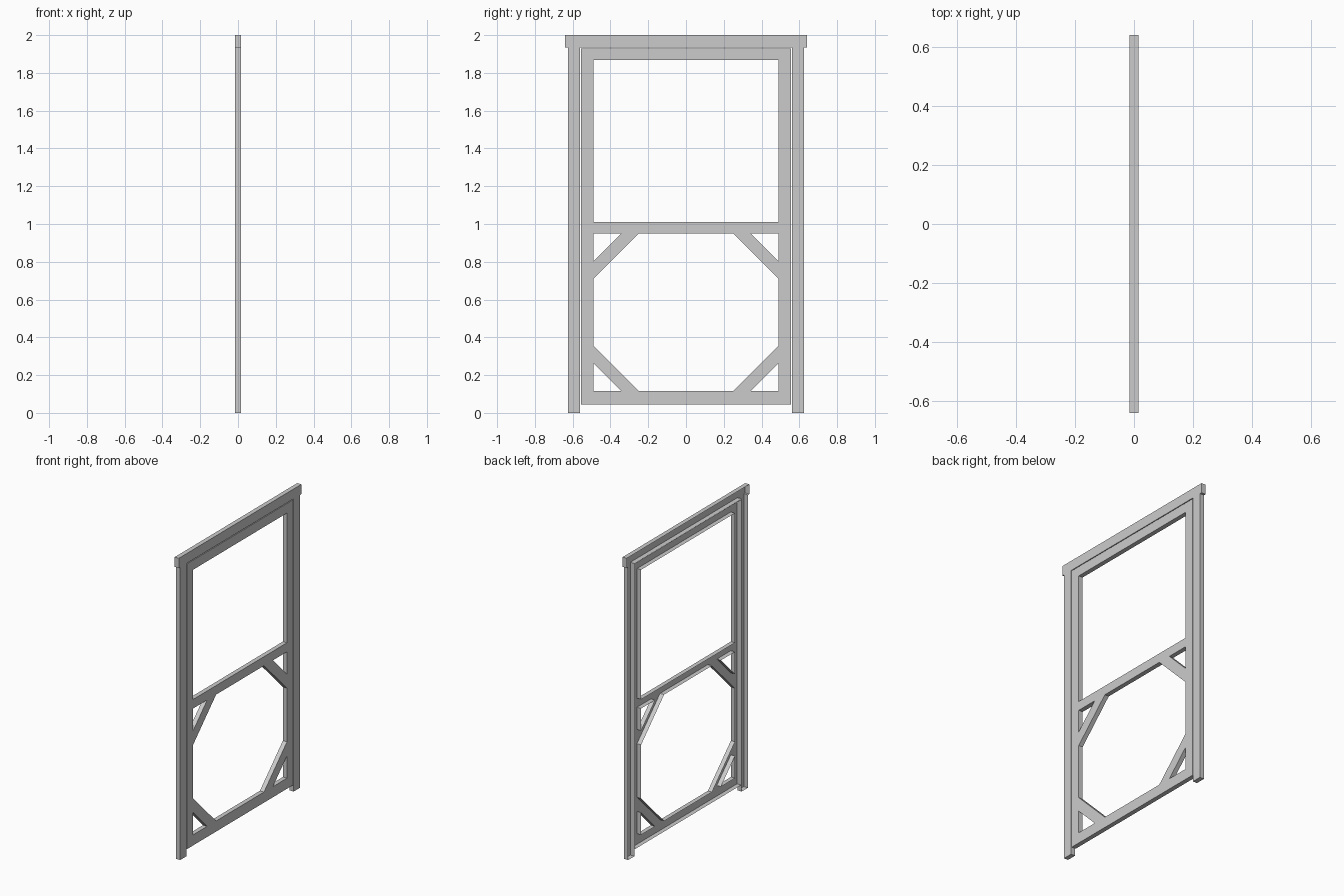
import bpy, bmesh
from mathutils import Vector

if "Cube" in bpy.data.objects:
    bpy.data.objects.remove(bpy.data.objects["Cube"])

T = 0.015  # half thickness


def mirrored(half):
    """Close a right-hand half outline symmetrically about y = 0."""
    return half + [(-y, z) for y, z in reversed(half)]


def open_back_panel(name, loops):
    """Flat face at +x (first loop outer, others holes) with side walls, open at the back."""
    bm = bmesh.new()
    edges = []
    for pts in loops:
        vs = [bm.verts.new((T, y, z)) for y, z in pts]
        edges += [bm.edges.new((vs[i - 1], vs[i])) for i in range(len(vs))]
    bmesh.ops.triangle_fill(bm, edges=edges, use_beauty=True, normal=Vector((1, 0, 0)))
    bmesh.ops.recalc_face_normals(bm, faces=bm.faces)
    bm.normal_update()
    if sum(f.normal.x for f in bm.faces) < 0:
        bmesh.ops.reverse_faces(bm, faces=bm.faces)
    rim = [e for e in bm.edges if e.is_boundary]
    walls = bmesh.ops.extrude_edge_only(bm, edges=rim)["geom"]
    bmesh.ops.translate(bm, vec=(-2 * T, 0, 0),
                        verts=[g for g in walls if isinstance(g, bmesh.types.BMVert)])
    bmesh.ops.recalc_face_normals(bm, faces=bm.faces)
    bm.normal_update()
    front = [f for f in bm.faces if abs(f.normal.x) > 0.9]
    if front[0].normal.x < 0:
        bmesh.ops.reverse_faces(bm, faces=bm.faces)
    bmesh.ops.dissolve_limit(bm, angle_limit=0.01, verts=bm.verts, edges=bm.edges)
    mesh = bpy.data.meshes.new(name)
    bm.to_mesh(mesh)
    bm.free()
    obj = bpy.data.objects.new(name, mesh)
    bpy.context.collection.objects.link(obj)
    return obj


# Door surround: two jambs and an overhanging lintel
open_back_panel("door_surround", [mirrored([
    (0.56, 1.935), (0.56, 0), (0.625, 0), (0.625, 1.935), (0.64, 1.935), (0.64, 2.0)])])

# Screen door: upper opening, lower octagon and four brace triangles
W, LOW, MID = 0.49, 0.115, 0.95
C, B = 0.24, 0.147  # octagon corner cut, brace triangle leg
door = [
    mirrored([(0.555, 0.045), (0.555, 1.93)]),
    mirrored([(W, 1.01), (W, 1.867)]),
    mirrored([(W - C, LOW), (W, LOW + C), (W, MID - C), (W - C, MID)]),
]
for s in (-1, 1):
    for z, up in ((LOW, 1), (MID, -1)):
        door.append([(s * W, z), (s * W, z + up * B), (s * (W - B), z)])
open_back_panel("screen_door", door)
